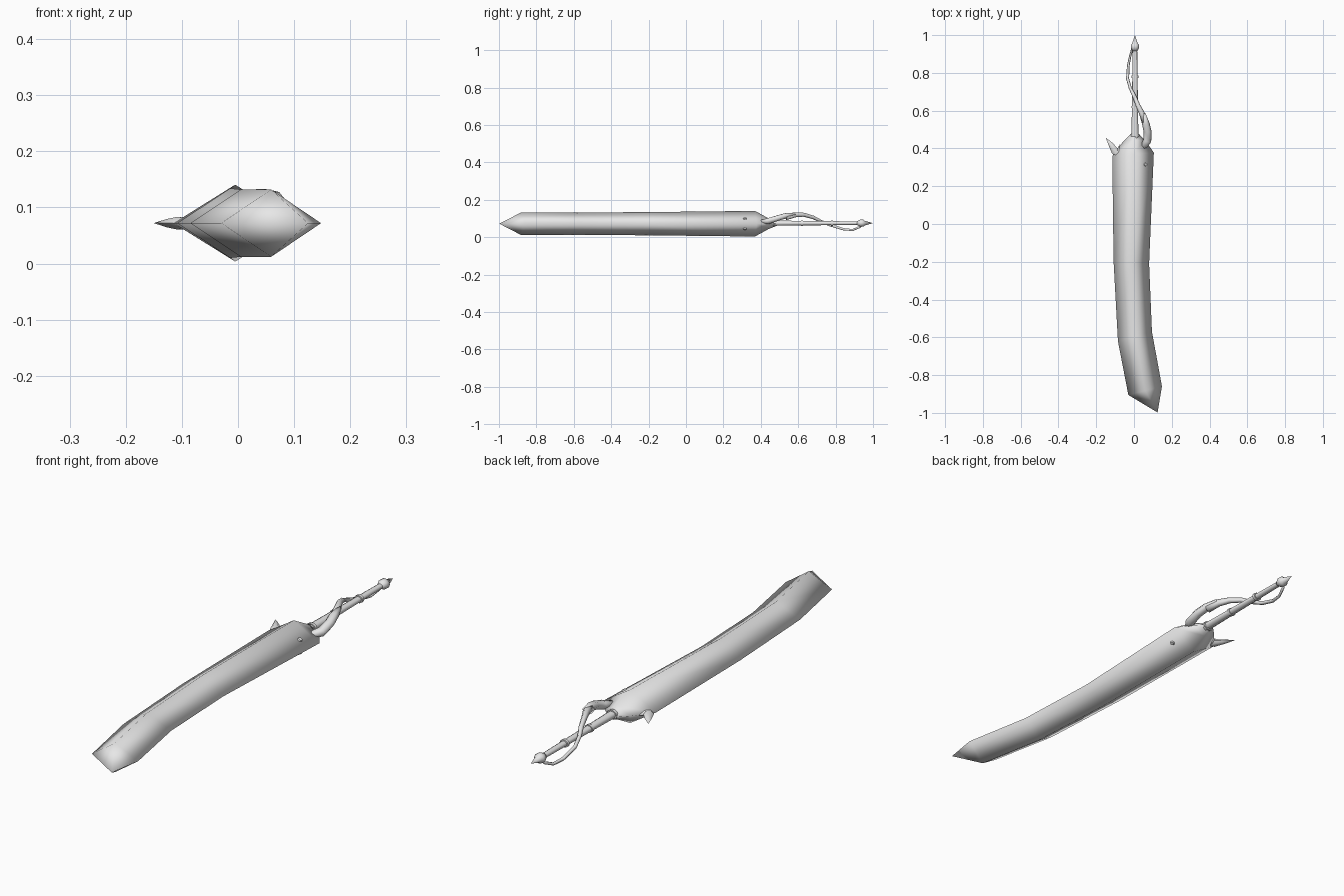
import bpy, bmesh, math
from mathutils import Vector

if "Cube" in bpy.data.objects:
    bpy.data.objects.remove(bpy.data.objects["Cube"])

ZC = 0.072
steel = bpy.data.materials.new("grey_steel")
steel.diffuse_color = (0.8, 0.8, 0.8, 1)
steel.use_nodes = True
steel.node_tree.nodes["Principled BSDF"].inputs["Base Color"].default_value = steel.diffuse_color


def finish(name, rings, angle, start=None, end=None):
    """Skin a list of equal-length rings; close with a point or a flat cap."""
    bm = bmesh.new()
    loops = [[bm.verts.new(p) for p in r] for r in rings]
    n = len(loops[0])
    for a, b in zip(loops, loops[1:]):
        for i in range(n):
            j = (i + 1) % n
            bm.faces.new((a[i], a[j], b[j], b[i]))
    for loop, tip in ((loops[0], start), (loops[-1], end)):
        if tip is None:
            bm.faces.new(loop)
        else:
            t = bm.verts.new(tip)
            for i in range(n):
                bm.faces.new((loop[i], loop[(i + 1) % n], t))
    bmesh.ops.recalc_face_normals(bm, faces=bm.faces)
    mesh = bpy.data.meshes.new(name)
    bm.to_mesh(mesh)
    bm.free()
    mesh.materials.append(steel)
    ob = bpy.data.objects.new(name, mesh)
    bpy.context.collection.objects.link(ob)
    bpy.ops.object.select_all(action='DESELECT')
    ob.select_set(True)
    bpy.context.view_layer.objects.active = ob
    if angle >= 180:
        bpy.ops.object.shade_smooth()
    else:
        bpy.ops.object.shade_smooth_by_angle(angle=math.radians(angle))
    return ob


def tube(name, stations, sides, angle=65, flat=1.0, end=None):
    """Tube through (x, y, z, radius) stations, flattened in height by flat."""
    pts = [Vector(s[:3]) for s in stations]
    rings = []
    for i, p in enumerate(pts):
        d = (pts[min(i + 1, len(pts) - 1)] - pts[max(i - 1, 0)]).normalized()
        ref = Vector((0, 0, 1)) if abs(d.z) < 0.9 else Vector((1, 0, 0))
        u = d.cross(ref).normalized()
        v = u.cross(d)
        r = stations[i][3]
        rings.append([p + r * (u * math.cos(t) + v * flat * math.sin(t))
                      for t in (2 * math.pi * k / sides for k in range(sides))])
    return finish(name, rings, angle, end=end)


# Blade and shoulder: soft-shaded diamond section,
# (left x, left y, right x, right y, half height)
sections = [
    (-0.030, -0.905, 0.148, -0.860, 0.060),
    (-0.085, -0.620, 0.095, -0.570, 0.060),
    (-0.108, -0.200, 0.080, -0.210, 0.062),
    (-0.115, 0.360, 0.105, 0.378, 0.0685),
    (-0.055, 0.440, 0.058, 0.445, 0.028),
    (-0.015, 0.480, 0.022, 0.480, 0.013),
]
rings = []
for lx, ly, rx, ry, h in sections:
    mx, my = (lx + rx) / 2, (ly + ry) / 2
    rings.append([(lx, ly, ZC), (mx, my, ZC + h), (rx, ry, ZC), (mx, my, ZC - h)])
finish("blade", rings, 180, start=(0.125, -0.998, ZC))

# Grip rod with bands, then the pommel
tube("grip", [(0.005, 0.44, 0.075, 0.019), (0.005, 0.62, 0.075, 0.016),
              (0.005, 0.93, 0.075, 0.012)], 10, flat=0.8)
for i, (y, r) in enumerate(((0.47, 0.023), (0.62, 0.019), (0.78, 0.019))):
    tube("grip_band_%d" % (i + 1), [(0.005, y - .006, 0.075, r), (0.005, y + .006, 0.075, r)], 10, flat=0.85)
tube("pommel", [(0.005, 0.915, 0.075, 0.012), (0.005, 0.932, 0.075, 0.022),
                (0.005, 0.948, 0.075, 0.022), (0.005, 0.955, 0.075, 0.015)],
     10, flat=0.9, end=(0.005, 1.0, 0.075))

# Vine guard: thick knotted root sweeping over the grip, thinning to the pommel
tube("vine_root", [(0.045, 0.40, 0.080, 0.016), (0.070, 0.44, 0.086, 0.022),
                   (0.072, 0.49, 0.102, 0.021), (0.063, 0.53, 0.114, 0.020),
                   (0.053, 0.585, 0.126, 0.008)], 6, angle=180, flat=0.8)
tube("vine", [(0.060, 0.535, 0.108, 0.018), (0.042, 0.585, 0.120, 0.015),
              (0.020, 0.63, 0.120, 0.012), (0.000, 0.68, 0.106, 0.010),
              (-0.020, 0.72, 0.086, 0.008), (-0.034, 0.77, 0.065, 0.008),
              (-0.030, 0.84, 0.043, 0.007), (-0.020, 0.89, 0.038, 0.006),
              (-0.008, 0.93, 0.055, 0.006), (0.000, 0.945, 0.070, 0.005)], 6, angle=180)

# Curved barb on the back edge, with a small leaf at its foot
tube("barb", [(-0.080, 0.355, ZC, 0.010), (-0.100, 0.385, ZC, 0.020),
              (-0.122, 0.42, ZC, 0.013)], 6, flat=0.65, end=(-0.150, 0.458, ZC))
tube("barb_leaf", [(-0.090, 0.355, ZC, 0.008), (-0.085, 0.38, ZC, 0.011)], 6,
     end=(-0.078, 0.42, ZC))

# Studs on both cheeks of the blade
for label, s in (("upper", 1), ("lower", -1)):
    a = Vector((0.060, 0.315, ZC + s * 0.026))
    b = a + Vector((0.53, 0, s * 0.85)) * 0.006
    tube("stud_" + label, [(*a, 0.010), (*b, 0.008)], 8)
